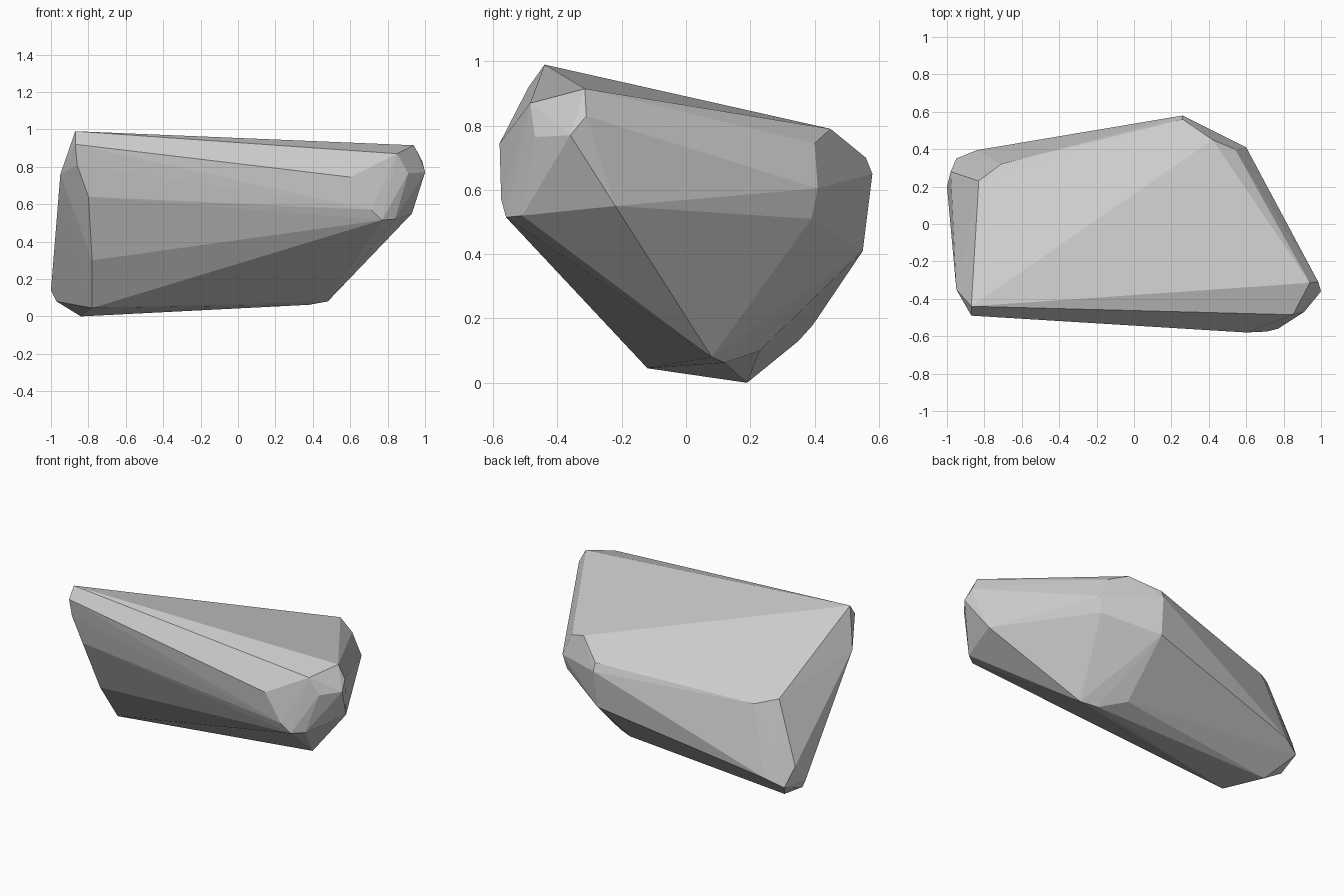
import bpy, bmesh

if "Cube" in bpy.data.objects:
    bpy.data.objects.remove(bpy.data.objects["Cube"])

# Corner points of the faceted boulder, grouped by region
corners = {
    "front_left_top": [(-.87, -.44, .99), (-.87, -.49, .92), (-.86, -.475, .81),
                       (-.80, -.45, .64), (-.95, -.35, .76)],
    "left_base": [(-.78, -.30, .30), (-.78, -.12, .045), (-.84, .19, .0),
                  (-.97, .19, .08), (-1.0, .20, .14)],
    "back_left": [(-.98, .28, .25), (-.95, .35, .13), (-.84, .395, .18),
                  (-.83, .23, .63), (-.71, .32, .60)],
    "front_right": [(.94, -.315, .915), (.85, -.485, .87), (.985, -.31, .83),
                    (1.0, -.36, .77), (.91, -.47, .765), (.60, -.58, .745),
                    (.71, -.575, .57), (.77, -.56, .515), (.84, -.51, .52),
                    (.93, -.22, .55)],
    "back_right": [(.42, .45, .79), (.54, .40, .745), (.60, .41, .605),
                   (.58, .39, .51), (.26, .56, .70), (.26, .58, .65),
                   (.25, .55, .41)],
    "right_base": [(.48, .08, .08), (.38, .12, .062), (.24, .23, .10)],
}

# Wrap the corners in a convex shell
bm = bmesh.new()
for group in corners.values():
    for p in group:
        bm.verts.new(p)
hull = bmesh.ops.convex_hull(bm, input=bm.verts[:])
loose = {v for v in hull["geom_interior"] + hull["geom_unused"]
         if isinstance(v, bmesh.types.BMVert)}
bmesh.ops.delete(bm, geom=list(loose), context='VERTS')

# Merge nearly flat facets
bmesh.ops.dissolve_limit(bm, angle_limit=0.02, verts=bm.verts[:], edges=bm.edges[:])
bmesh.ops.recalc_face_normals(bm, faces=bm.faces[:])

# Flat-shaded boulder object
mesh = bpy.data.meshes.new("boulder")
bm.to_mesh(mesh)
bm.free()
boulder = bpy.data.objects.new("boulder", mesh)
bpy.context.collection.objects.link(boulder)
